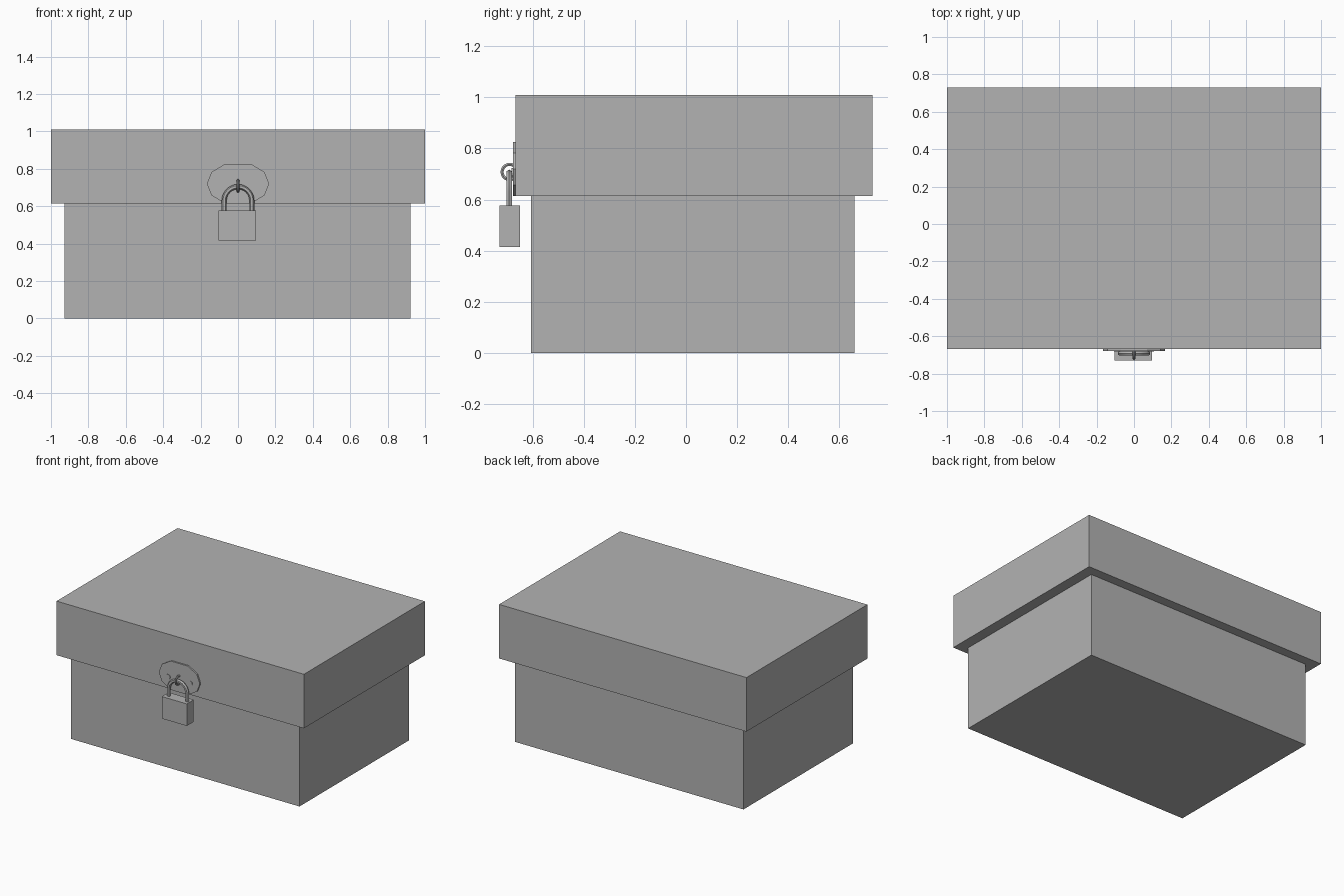
import bpy, bmesh
from math import sin, cos, pi
from mathutils import Matrix

default = bpy.data.objects.get("Cube")
if default:
    bpy.data.objects.remove(default, do_unlink=True)

grey = bpy.data.materials.new("plain grey")
grey.use_nodes = True
color = (0.45, 0.45, 0.45, 1)
grey.diffuse_color = color
grey.node_tree.nodes["Principled BSDF"].inputs["Base Color"].default_value = color


def finish(name, bm):
    bmesh.ops.recalc_face_normals(bm, faces=bm.faces[:])
    mesh = bpy.data.meshes.new(name)
    bm.to_mesh(mesh)
    bm.free()
    mesh.materials.append(grey)
    obj = bpy.data.objects.new(name, mesh)
    bpy.context.collection.objects.link(obj)
    return obj


def box(name, low, high):
    bm = bmesh.new()
    size = [b - a for a, b in zip(low, high)]
    middle = [(a + b) / 2 for a, b in zip(low, high)]
    bmesh.ops.create_cube(bm, size=1, matrix=Matrix.Translation(middle) @ Matrix.Diagonal((*size, 1)))
    return finish(name, bm)


def plate(name, outline, front, back):
    # Flat outline in x and z, given thickness along y
    bm = bmesh.new()
    face = bm.faces.new([bm.verts.new((x, back, z)) for x, z in outline])
    result = bmesh.ops.extrude_face_region(bm, geom=[face])
    for v in result["geom"]:
        if isinstance(v, bmesh.types.BMVert):
            v.co.y = front
    return finish(name, bm)


def tube(name, path, radius, closed=False):
    curve = bpy.data.curves.new(name, "CURVE")
    curve.dimensions = "3D"
    curve.bevel_depth = radius
    curve.bevel_resolution = 1
    curve.use_fill_caps = not closed
    spline = curve.splines.new("POLY")
    spline.points.add(len(path) - 1)
    for point, co in zip(spline.points, path):
        point.co = (*co, 1)
    spline.use_cyclic_u = closed
    curve.materials.append(grey)
    obj = bpy.data.objects.new(name, curve)
    bpy.context.collection.objects.link(obj)
    bpy.ops.object.select_all(action="DESELECT")
    obj.select_set(True)
    bpy.context.view_layer.objects.active = obj
    bpy.ops.object.convert(target="MESH")
    bpy.ops.object.shade_smooth_by_angle()


# Box and overhanging lid
box("box_body", (-0.927, -0.607, 0), (0.922, 0.66, 0.62))
box("lid", (-1, -0.667, 0.615), (1, 0.73, 1.01))

# Ten-sided lock plate, flat along top and bottom
quarter = [(0.166, 0), (0.142, 0.062), (0.07, 0.105)]
upper = quarter + [(-x, z) for x, z in reversed(quarter)]
lower = [(x, -z) for x, z in reversed(upper[1:-1])]
plate("lock_plate", [(x, z + 0.72) for x, z in upper + lower], -0.678, -0.66)

# Screw heads
for side, x in (("right", -0.09), ("left", 0.09)):
    ring = [(x + 0.018 * cos(a * pi / 6), 0.705 + 0.018 * sin(a * pi / 6)) for a in range(12)]
    plate("screw_" + side, ring, -0.682, -0.67)

# Staple ring through the plate
tube("staple_ring", [(0, -0.69 + 0.03 * cos(a * pi / 10), 0.708 + 0.03 * sin(a * pi / 10))
                     for a in range(20)], 0.007, closed=True)

# Padlock
box("padlock_body", (-0.105, -0.73, 0.415), (0.097, -0.65, 0.576))
arch = [(0.074 * cos(a * pi / 12), -0.692, 0.63 + 0.074 * sin(a * pi / 12)) for a in range(13)]
tube("padlock_shackle", [(0.074, -0.692, 0.56)] + arch + [(-0.074, -0.692, 0.56)], 0.013)
